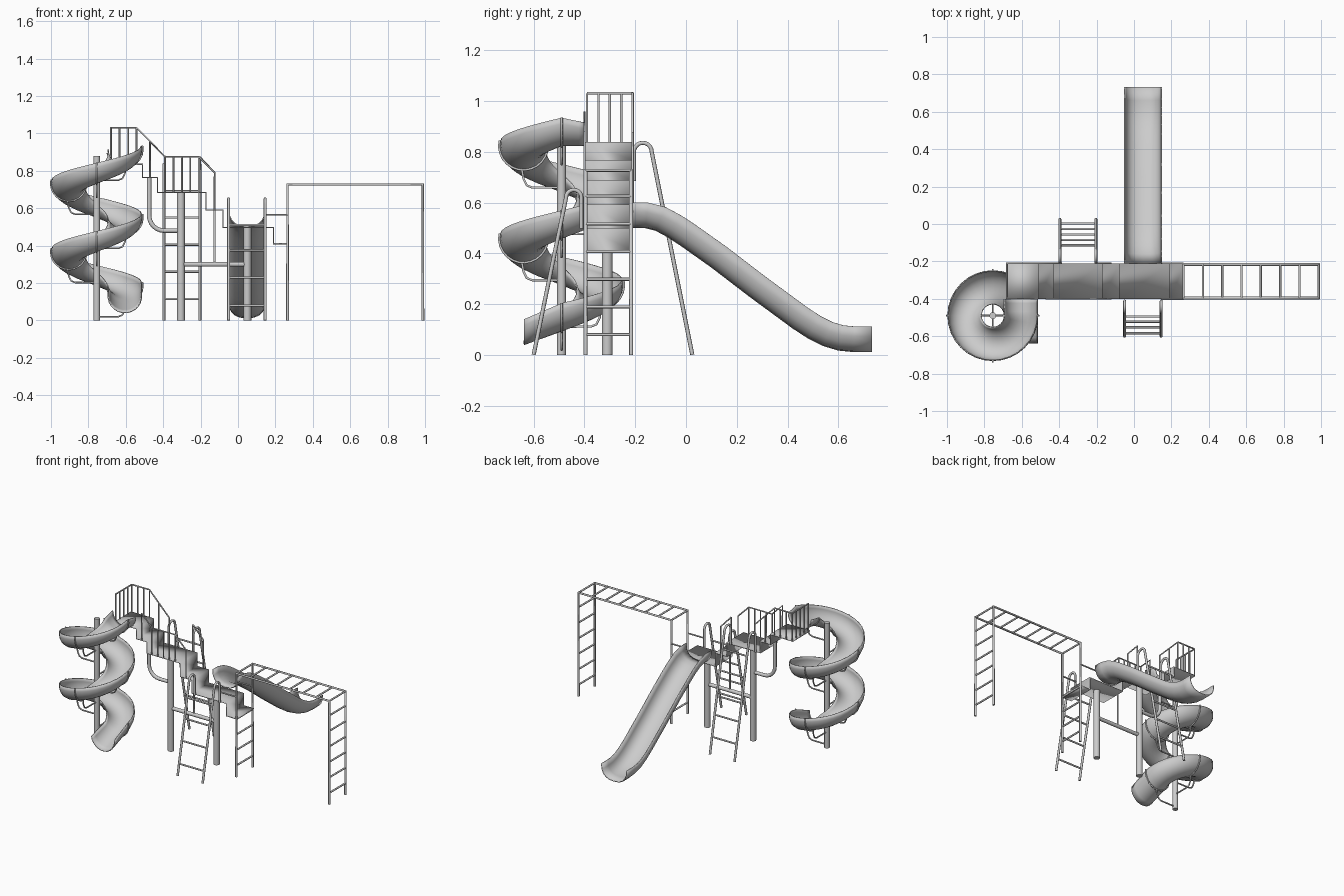
import bpy, math
from mathutils import Vector as V

if "Cube" in bpy.data.objects:
    bpy.data.objects.remove(bpy.data.objects["Cube"])


def tubes(name, paths, r, res=2):
    """Round bars along one or more point paths, as a single object."""
    cu = bpy.data.curves.new(name, 'CURVE')
    cu.dimensions = '3D'
    cu.bevel_depth = r
    cu.bevel_resolution = res
    cu.use_fill_caps = True
    for pts in paths:
        sp = cu.splines.new('POLY')
        sp.points.add(len(pts) - 1)
        for p, q in zip(sp.points, pts):
            p.co = (*q, 1)
    ob = bpy.data.objects.new(name, cu)
    bpy.context.collection.objects.link(ob)
    return ob


def sheet(name, rows, thick):
    """Thin sheet through rows of points."""
    n = len(rows[0])
    faces = [(i * n + j, i * n + j + 1, (i + 1) * n + j + 1, (i + 1) * n + j)
             for i in range(len(rows) - 1) for j in range(n - 1)]
    me = bpy.data.meshes.new(name)
    me.from_pydata([p for row in rows for p in row], [], faces)
    ob = bpy.data.objects.new(name, me)
    bpy.context.collection.objects.link(ob)
    m = ob.modifiers.new('thickness', 'SOLIDIFY')
    m.thickness = thick
    m.offset = 0
    bpy.ops.object.select_all(action='DESELECT')
    ob.select_set(True)
    bpy.context.view_layer.objects.active = ob
    bpy.ops.object.shade_smooth_by_angle(angle=math.radians(35))
    return ob


def trough(c, side, up, r, n=12, e=1.0):
    """U-shaped cross-section hanging below its rim centre c."""
    out = []
    for i in range(n + 1):
        a = math.pi * i / n
        ca, sa = math.cos(a), math.sin(a)
        out.append(c + side * (r * math.copysign(abs(ca) ** e, ca)) - up * (r * sa ** e))
    return out


F, B = -0.40, -0.21          # front and back edges of the decks
UP = V((0, 0, 1))

# stepped decks as one folded sheet
prof = [(-.685, .835), (-.51, .835), (-.51, .765), (-.43, .765), (-.43, .685), (-.17, .685),
        (-.17, .59), (-.08, .59), (-.08, .497), (.19, .497), (.19, .41), (.27, .41)]
sheet("stepped_decks", [[V((x, F, z)), V((x, B, z))] for x, z in prof], .008)

# main posts and link pipes
tubes("deck_posts", [[(x, -.31, 0), (x, -.31, z)] for x, z in ((-.305, .685), (.05, .495))], .021, 4)
tubes("link_beam", [[(-.305, -.31, .3), (.05, -.31, .3)]], .013, 3)
bend = [(-.395 - .08 * math.cos(a), -.31, .56 - .08 * math.sin(a))
        for a in [math.pi / 2 * i / 6 for i in range(7)]]
tubes("curved_brace", [[(-.475, -.31, .765)] + bend + [(-.305, -.31, .48)]], .012, 3)
tubes("step_strut", [[(-.125, -.31, .3), (-.125, -.31, .59)]], .006)

# spiral slide
CX, CY, PITCH, RAD, R = -.755, -.49, .365, .15, .09
FLOOR = .825


def spiral_frame(ang, bank):
    """Rim centre, outward side and up vectors after turning ang clockwise."""
    d = V((math.cos(ang), -math.sin(ang), 0))
    c = V((CX, CY, FLOOR + R - PITCH * ang / math.tau)) + d * RAD
    return c, d * math.cos(bank) + UP * math.sin(bank), UP * math.cos(bank) - d * math.sin(bank)


BANK = math.radians(12)
rows = []
for i in range(4):                                   # level entry
    b = BANK * i / 4
    rows.append(trough(V((CX + RAD, F + (CY - F) * i / 4, FLOOR + R)),
                       V((math.cos(b), 0, math.sin(b))), V((-math.sin(b), 0, math.cos(b))), R))
for i in range(65):                                  # two full turns
    rows.append(trough(*spiral_frame(math.tau * 2 * i / 64, BANK), R))
for i in range(1, 5):                                # straight exit
    c, s, u = spiral_frame(math.tau * 2, BANK * (1 - i / 8))
    rows.append(trough(c + V((0, -.037 * i, -.0135 * i)), s, u, R))
sheet("spiral_slide", rows, .006)
tubes("spiral_pole", [[(CX, CY, 0), (CX, CY, .88)]], .018, 4)

# brackets every quarter turn: a cradle hoop and a bent arm
cradles, arms = [], []
for k in range(9):
    ang = math.pi / 2 * k
    c, s, u = spiral_frame(ang, BANK)
    cradles.append(trough(c, s, u, R + .006))
    d = V((math.cos(ang), -math.sin(ang), 0))
    base = V((CX, CY, c.z - R))
    arms.append([base + d * a + UP * z for a, z in
                 ((0, -.075), (.115, -.075), (.137, -.066), (.15, -.04), (.157, 0))])
tubes("spiral_cradles", cradles, .005, 1)
tubes("spiral_bracket_arms", arms, .005, 1)

# straight slide
path = [V((.048, y, z)) for y, z in
        ((-.21, .5), (-.16, .5), (-.12, .49), (-.07, .463), (-.02, .43), (.1, .345), (.25, .23),
         (.42, .105), (.48, .066), (.54, .036), (.6, .018), (.66, .012), (.732, .012))]
rows = []
for i, p in enumerate(path):
    t = (path[min(i + 1, len(path) - 1)] - path[max(i - 1, 0)]).normalized()
    up = V((1, 0, 0)).cross(t)
    rows.append(trough(p + up * .1, V((1, 0, 0)), up, .098, 10, .8))
sheet("straight_slide", rows, .006)


# hooped ladders
def ladder(name, x0, x1, foot, top, hoop_r, deck_z, s, rungs):
    """s = +1 leans out behind the decks, -1 leans out in front."""
    yc = top[0] - s * hoop_r
    arc = [(yc + s * hoop_r * math.cos(a), top[1] + hoop_r * math.sin(a))
           for a in [math.pi * i / 10 for i in range(11)]]
    side = [(foot, 0)] + arc + [(arc[-1][0], deck_z)]
    tubes(name + "_rails", [[(x, y, z) for y, z in side] for x in (x0, x1)], .008)
    ys = [foot + (top[0] - foot) * z / top[1] for z in rungs]
    tubes(name + "_rungs", [[(x0, y, z), (x1, y, z)] for y, z in zip(ys, rungs)], .006)


ladder("back_ladder", -.396, -.204, .025, (-.135, .8), .035, .685, 1, [.115, .26, .405, .55, .69])
ladder("front_ladder", -.05, .145, -.6, (-.472, .62), .03, .497, -1, [.08, .23, .375, .51])


# guard rails: top rail plus upright bars
def guard(name, top, bars):
    tubes(name, [top] + bars, .005, 1)


xs = [-.68, -.633, -.587, -.542]
guard("upper_back_guard", [(-.68, B, 1.03), (-.542, B, 1.03), (-.39, B, .875), (-.39, B, .685)],
      [[(x, B, .835), (x, B, 1.03)] for x in xs] + [[(-.47, B, .765), (-.47, B, .955)]])
ys = [F + .01 + (B - F - .01) * i / 4 for i in range(5)]
guard("upper_end_guard", [(-.68, ys[0], 1.03), (-.68, B, 1.03)],
      [[(-.68, y, .835), (-.68, y, 1.03)] for y in ys])
guard("middle_front_guard",
      [(-.47, F, .765), (-.47, F, .955), (-.39, F, .875), (-.21, F, .875), (-.125, F, .79), (-.125, F, .59)],
      [[(-.39 + .045 * i, F, .685), (-.39 + .045 * i, F, .875)] for i in range(5)])
guard("lower_back_guard", [(-.204, B, .875), (-.125, B, .79), (-.125, B, .59)],
      [[(-.204, B, .685), (-.204, B, .875)]])
tubes("lower_side_rails", [[(.145, y, .565), (.265, y, .565)] for y in (F, B)], .005, 1)

# monkey bars
MX0, MX1, MZ = .265, .988, .727
MY = (-.396, -.216)
tubes("monkey_bar_frames", [[(MX0, y, 0), (MX0, y, MZ), (MX1, y, MZ), (MX1, y, 0)] for y in MY], .008)
tubes("monkey_bar_rungs", [[(MX0 + (MX1 - MX0) * i / 7, y, MZ) for y in MY] for i in range(8)], .006)
tubes("monkey_bar_end_rungs", [[(x, y, .08 + .109 * i) for y in MY]
                               for x in (MX0, MX1) for i in range(6 if x == MX1 else 4)], .006)
